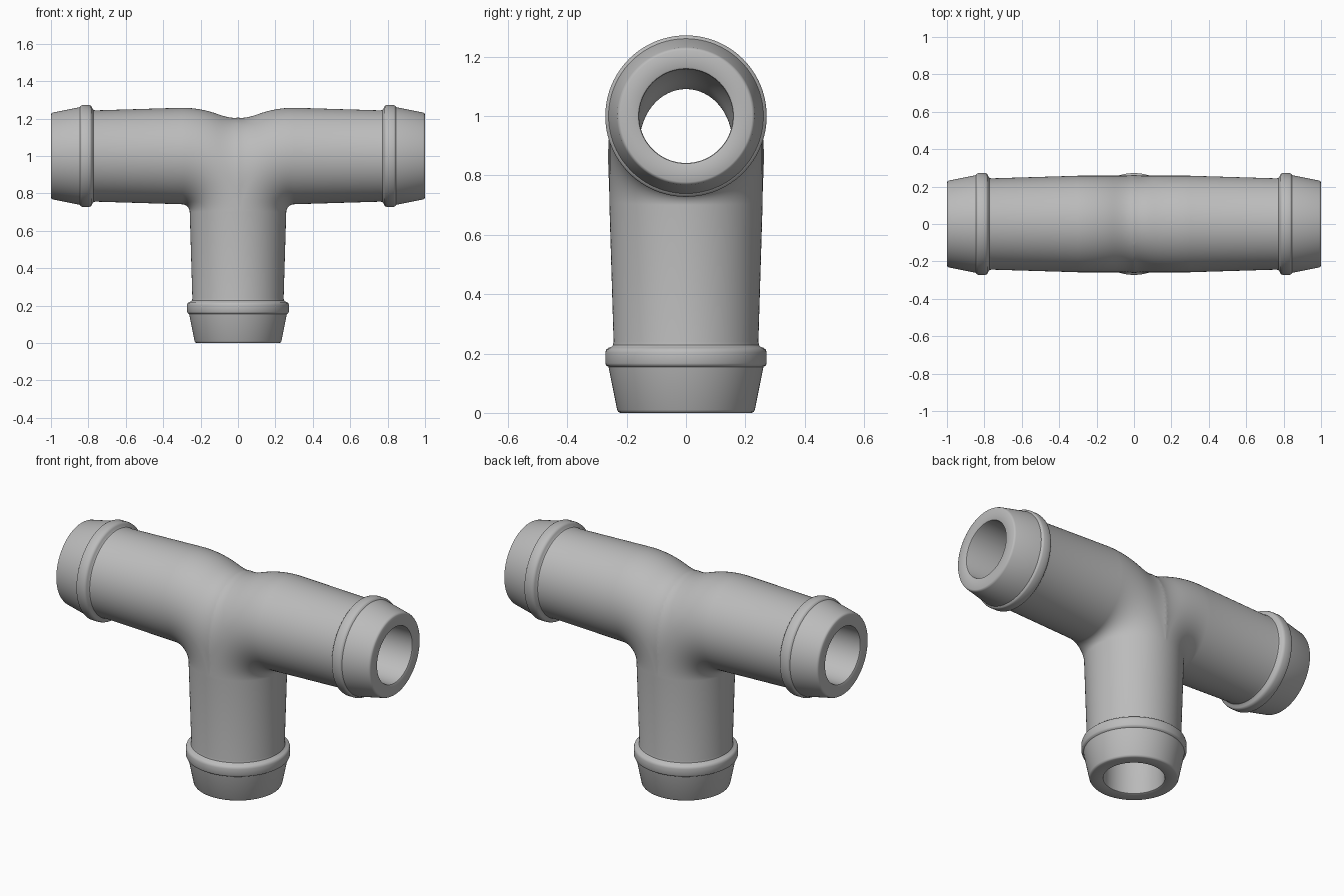
import bpy, bmesh
from math import sin, cos, pi, atan2, hypot, radians
from mathutils import Vector

cube = bpy.data.objects.get("Cube")
if cube:
    bpy.data.objects.remove(cube, do_unlink=True)

BEND = 0.3        # radius of the elbow centre line
AXIS_Z = 1.0      # height of the horizontal run
BORE = 0.158
BODY = 0.258
BLEND = 0.11      # half width of the saddle fillet
SIDES, BEND_STEPS = 96, 40

# Barbed hose end: (distance from the mouth, radius)
BARB = [(0, 0.222), (0.003, 0.228), (0.01, 0.232), (0.155, 0.261),
        (0.16, 0.269), (0.167, 0.272), (0.203, 0.272), (0.213, 0.269),
        (0.219, 0.262), (0.222, 0.252), (0.228, 0.246), (0.24, 0.244)]
MOUTH = [(0, BORE + 0.008), (0.003, BORE + 0.002), (0.008, BORE)]


def frame(turn):
    """Centre and outward direction on the bend, turn 0 = arm, pi/2 = leg."""
    out = Vector((-sin(turn), 0, cos(turn)))
    return Vector((BEND, 0, AXIS_Z - BEND)) + out * BEND, out


def arm_station(t, r):
    return Vector((1 - t, 0, AXIS_Z)), Vector((0, 0, 1)), r


def leg_station(t, r):
    return Vector((0, 0, t)), Vector((-1, 0, 0)), r


def pipe_stations(profile, radius):
    """Rings from the arm mouth, round the bend, to the leg mouth."""
    arm = [arm_station(t, r) for t, r in profile]
    bend = [(*frame(pi / 2 * i / BEND_STEPS), radius) for i in range(BEND_STEPS + 1)]
    leg = [leg_station(t, r) for t, r in reversed(profile)]
    return arm + bend + leg


def blend_saddle(v):
    """Round the crease where the two elbows meet."""
    x, y, z = v.co
    if x >= BLEND or z <= AXIS_Z - BEND:
        return
    turn = atan2(BEND - x, z - AXIS_Z + BEND)
    rise = hypot(BEND - x, z - AXIS_Z + BEND) - BEND
    if rise <= 0:
        return
    size = hypot(rise, y)
    normal = Vector((0, y / size, rise / size * cos(turn)))
    slope = rise / size * sin(turn) / normal.length
    v.co += normal.normalized() * slope * BLEND / 2 * (1 - x / BLEND) ** 2


# Outer skin one way and the bore back, joined in a closed loop of rings
bm = bmesh.new()
stations = pipe_stations(BARB, BODY) + pipe_stations(MOUTH, BORE)[::-1]
rings = []
for centre, out, r in stations:
    angles = [2 * pi * k / SIDES for k in range(SIDES)]
    rings.append([bm.verts.new(centre + r * (out * cos(a) + Vector((0, sin(a), 0))))
                  for a in angles])
for i, ring in enumerate(rings):
    after = rings[(i + 1) % len(rings)]
    for k in range(SIDES):
        n = (k + 1) % SIDES
        bm.faces.new((ring[k], ring[n], after[n], after[k]))
bmesh.ops.recalc_face_normals(bm, faces=bm.faces)

# Keep one half, then soften the saddle
bmesh.ops.bisect_plane(bm, geom=bm.verts[:] + bm.edges[:] + bm.faces[:], dist=0.0005,
                       plane_co=(0, 0, 0), plane_no=(1, 0, 0), clear_inner=True)
for v in bm.verts:
    if abs(v.co.x) < 0.001:
        v.co.x = 0
    blend_saddle(v)

mesh = bpy.data.meshes.new("tee_pipe_fitting")
bm.to_mesh(mesh)
bm.free()
fitting = bpy.data.objects.new("tee_pipe_fitting", mesh)
bpy.context.collection.objects.link(fitting)

# Plain grey plastic
grey = bpy.data.materials.new("grey_plastic")
grey.use_nodes = True
colour = (0.5, 0.5, 0.5, 1)
grey.diffuse_color = colour
grey.node_tree.nodes["Principled BSDF"].inputs["Base Color"].default_value = colour
mesh.materials.append(grey)

# Mirror to the other arm and smooth
mirror = fitting.modifiers.new("other_half", 'MIRROR')
mirror.use_clip = True
mirror.merge_threshold = 0.0005
bpy.ops.object.select_all(action='DESELECT')
fitting.select_set(True)
bpy.context.view_layer.objects.active = fitting
bpy.ops.object.modifier_apply(modifier=mirror.name)
bpy.ops.object.shade_smooth_by_angle(angle=radians(35))
